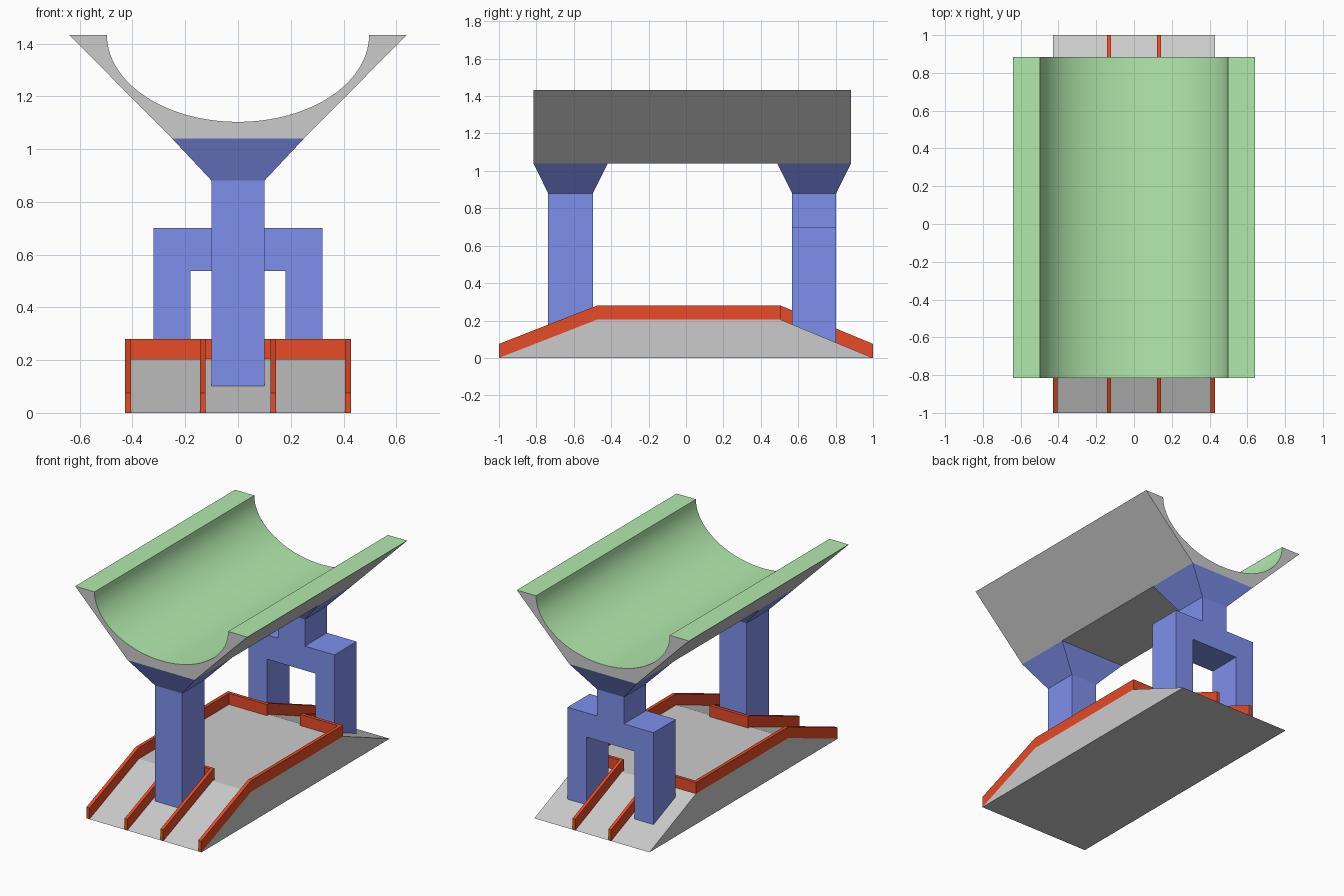
import bpy, bmesh, math

if "Cube" in bpy.data.objects:
    bpy.data.objects.remove(bpy.data.objects["Cube"])

RAMP_F, RAMP_B, DECK, RAIL = -0.475, 0.505, 0.205, 0.075


def material(name, rgb):
    m = bpy.data.materials.new(name)
    m.diffuse_color = (*rgb, 1)
    m.use_nodes = True
    m.node_tree.nodes["Principled BSDF"].inputs["Base Color"].default_value = m.diffuse_color
    return m


GREY = material("grey", (0.8, 0.8, 0.8))
GREEN = material("green", (0.45, 0.82, 0.42))
BLUE = material("blue", (0.21, 0.28, 0.84))
RED = material("red", (0.8, 0.07, 0.02))


def ground(y):
    """Height of the ramped base surface at y."""
    if y < RAMP_F:
        return DECK * (y + 1) / (RAMP_F + 1)
    if y > RAMP_B:
        return DECK * (1 - y) / (1 - RAMP_B)
    return DECK


def finish(name, bm, mats=()):
    bmesh.ops.remove_doubles(bm, verts=bm.verts, dist=1e-5)
    bmesh.ops.recalc_face_normals(bm, faces=bm.faces)
    me = bpy.data.meshes.new(name)
    bm.to_mesh(me)
    bm.free()
    ob = bpy.data.objects.new(name, me)
    bpy.context.collection.objects.link(ob)
    for m in mats:
        me.materials.append(m)
    bpy.ops.object.select_all(action='DESELECT')
    ob.select_set(True)
    bpy.context.view_layer.objects.active = ob
    bpy.ops.object.shade_smooth_by_angle(angle=math.radians(20))
    return ob


def prism(bm, start, end):
    """Join two matching outlines into a closed solid."""
    a = [bm.verts.new(p) for p in start]
    b = [bm.verts.new(p) for p in end]
    bm.faces.new(a)
    bm.faces.new(b[::-1])
    return [bm.faces.new((a[i - 1], a[i], b[i], b[i - 1])) for i in range(len(a))]


# Ramped base
bm = bmesh.new()
outline = [(-1, 0), (RAMP_F, DECK), (RAMP_B, DECK), (1, 0)]
prism(bm, [(-0.428, y, z) for y, z in outline], [(0.428, y, z) for y, z in outline])
finish("ramped_base", bm)


def guard_rail(name, left, right):
    """Upright rail following the base between two plan outlines."""
    bm = bmesh.new()
    rings = []
    for (lx, ly), (rx, ry) in zip(left, right):
        pts = [(lx, ly, 0), (lx, ly, RAIL), (rx, ry, RAIL), (rx, ry, 0)]
        rings.append([bm.verts.new((x, y, ground(y) + h)) for x, y, h in pts])
    for a, b in zip(rings, rings[1:]):
        for i in range(4):
            bm.faces.new((a[i - 1], a[i], b[i], b[i - 1]))
    bm.faces.new(rings[0])
    bm.faces.new(rings[-1])
    return finish(name, bm, [RED])


# Side rails: along the outer edge, across the deck, then down the middle lane
side = guard_rail(
    "side_guard_rails",
    [(0.428, -1), (0.428, RAMP_F), (0.428, RAMP_B), (0.144, RAMP_B), (0.144, RAMP_B), (0.144, 1)],
    [(0.405, -1), (0.405, RAMP_F), (0.405, 0.483), (0.123, 0.483), (0.123, RAMP_B), (0.123, 1)])
side.modifiers.new("Mirror", 'MIRROR')

# Front rail: U shape around the front post
half_out = [(0.144, -1), (0.144, RAMP_F), (0.144, RAMP_F + 0.022)]
half_in = [(0.123, -1), (0.123, RAMP_F), (0.123, RAMP_F)]
guard_rail("front_guard_rail",
           half_out + [(-x, y) for x, y in half_out[::-1]],
           half_in + [(-x, y) for x, y in half_in[::-1]])


def support(name, outline, y0, y1, top_y0, top_y1):
    """Front outline extruded in depth, feet cut to the base, top flared."""
    bm = bmesh.new()
    prism(bm, [(x, y0, z) for x, z in outline], [(x, y1, z) for x, z in outline])
    for v in bm.verts:
        if v.co.z == 0:
            v.co.z = ground(v.co.y)
    bm.faces.ensure_lookup_table()
    top = max(bm.faces, key=lambda f: f.calc_center_median().z)
    new = bmesh.ops.extrude_face_region(bm, geom=[top])["geom"]
    bmesh.ops.delete(bm, geom=[top], context='FACES_ONLY')
    for v in new:
        if isinstance(v, bmesh.types.BMVert):
            v.co = (math.copysign(0.25, v.co.x),
                    top_y0 if abs(v.co.y - y0) < 1e-4 else top_y1, 1.04)
    finish(name, bm, [BLUE])


# Front post, and rear post standing on a forked pair of legs
support("front_post", [(0.1, 0.88), (0.1, 0), (-0.1, 0), (-0.1, 0.88)],
        -0.737, -0.498, -0.815, -0.418)
half = [(0.1, 0.88), (0.1, 0.7), (0.32, 0.7), (0.32, 0), (0.18, 0), (0.18, 0.537)]
support("rear_forked_post", half + [(-x, z) for x, z in half[::-1]],
        0.567, 0.802, 0.488, 0.883)

# Cradle trough: elliptical hollow over a tapered underside
bm = bmesh.new()
N = 40
hollow = [(-0.497 * math.cos(math.pi * i / N), 1.433 - 0.33 * math.sin(math.pi * i / N))
          for i in range(N + 1)]
outline = [(-0.25, 1.04), (-0.64, 1.433)] + hollow + [(0.64, 1.433), (0.25, 1.04)]
walls = prism(bm, [(x, -0.815, z) for x, z in outline],
              [(x, 0.883, z) for x, z in outline])
for f in walls[2:-1]:
    f.material_index = 1
finish("cradle_trough", bm, [GREY, GREEN])
